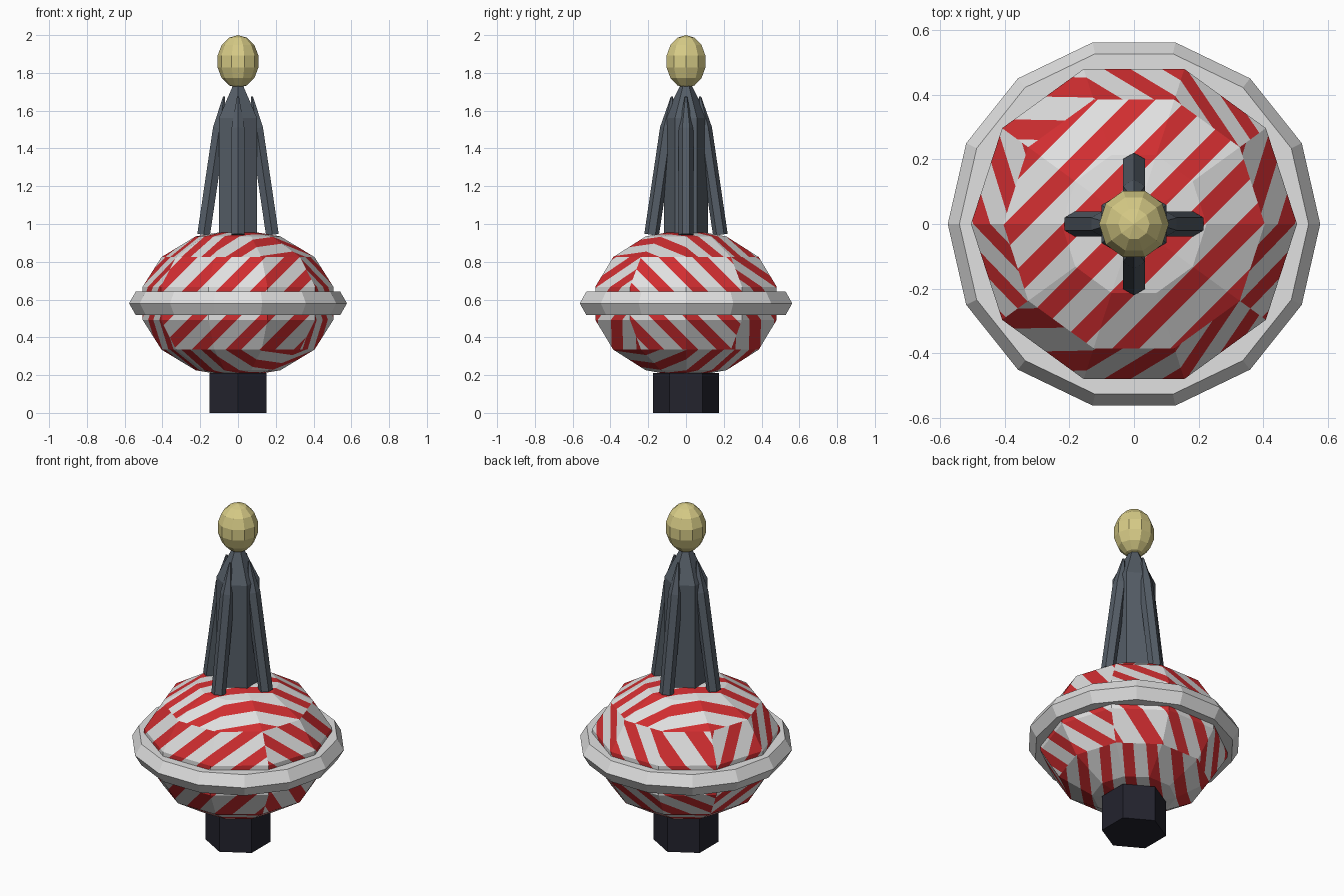
import bpy, bmesh, math
from mathutils import Matrix, Vector

if "Cube" in bpy.data.objects:
    bpy.data.objects.remove(bpy.data.objects["Cube"])


def material(name, rgb):
    m = bpy.data.materials.new(name)
    m.diffuse_color = (*rgb, 1)
    m.use_nodes = True
    m.node_tree.nodes["Principled BSDF"].inputs["Base Color"].default_value = m.diffuse_color
    return m


WHITE = material("white_paint", (0.75, 0.75, 0.75))
RED = material("red_paint", (0.64, 0.027, 0.03))
STEEL = material("grey_steel", (0.09, 0.11, 0.135))
DARK = material("dark_base", (0.017, 0.017, 0.027))
LAMP = material("yellow_lamp", (0.68, 0.6, 0.24))


def lathe(profile, sides, start=0.0, closed=False):
    """Faceted turned shape from (radius, height) points listed bottom to top."""
    bm = bmesh.new()
    rings = []
    for r, z in profile:
        rings.append([bm.verts.new((r * math.cos(start + 2 * math.pi * i / sides),
                                    r * math.sin(start + 2 * math.pi * i / sides), z))
                      for i in range(sides)])
    pairs = list(zip(rings, rings[1:]))
    if closed:
        pairs.append((rings[-1], rings[0]))
    for a, b in pairs:
        for i in range(sides):
            j = (i + 1) % sides
            bm.faces.new((a[i], a[j], b[j], b[i]))
    bmesh.ops.remove_doubles(bm, verts=bm.verts[:], dist=1e-5)
    bmesh.ops.recalc_face_normals(bm, faces=bm.faces[:])
    return bm


def finish(bm, name, *mats, matrix=None):
    mesh = bpy.data.meshes.new(name)
    bm.to_mesh(mesh)
    bm.free()
    for m in mats:
        mesh.materials.append(m)
    ob = bpy.data.objects.new(name, mesh)
    bpy.context.collection.objects.link(ob)
    if matrix:
        ob.matrix_world = matrix
    return ob


def globe(radius, half_height, z, rings=7):
    return [(radius * math.sin(math.pi * i / rings), z - half_height * math.cos(math.pi * i / rings))
            for i in range(rings + 1)]


HEX = math.pi / 2  # hexagon corners point to front and back

# Hexagonal foot
finish(lathe([(0, 0), (0.175, 0), (0.175, 0.21), (0, 0.21)], 6, HEX), "foot", DARK)

# Float body, cut into diagonal stripes that follow each face's main direction
body = lathe(globe(0.518, 0.393, 0.58), 10)
PERIOD, RED_PART = 0.18, 0.46
STRIPE = [Vector((0, 1, 1)), Vector((1, 0, -1)), Vector((1, -1, 0))]


def main_axis(face):
    face.normal_update()
    return max(range(3), key=lambda k: abs(face.normal[k]))


for axis, d in enumerate(STRIPE):
    for k in range(-10, 11):
        for side in (-0.5, 0.5):
            faces = [f for f in body.faces if main_axis(f) == axis]
            edges = {e for f in faces for e in f.edges}
            verts = {v for f in faces for v in f.verts}
            offset = (k + side * RED_PART) * PERIOD
            bmesh.ops.bisect_plane(body, geom=list(verts) + list(edges) + faces, dist=1e-5,
                                   plane_co=d * (offset / d.length_squared), plane_no=d)
for f in body.faces:
    t = f.calc_center_median().dot(STRIPE[main_axis(f)]) / PERIOD
    f.material_index = int(abs(t - round(t)) < RED_PART / 2)
finish(body, "float_body", WHITE, RED)

# Bumper ring with a hexagonal section
section = [(0.505 + 0.072 * math.cos(i * math.pi / 3), 0.58 + 0.072 * math.sin(i * math.pi / 3))
           for i in range(6)]
finish(lathe(section, 14, closed=True), "bumper_ring", WHITE)

# Central mast
finish(lathe([(0, 0.9), (0.117, 0.9), (0.117, 1.56), (0.03, 1.735), (0, 1.735)], 6, HEX), "mast", STEEL)

# Four struts leaning in against the mast
for name, d in (("right", (1, 0, 0)), ("left", (-1, 0, 0)), ("back", (0, 1, 0)), ("front", (0, -1, 0))):
    d = Vector(d)
    place = (Matrix.Translation(d * 0.182 + Vector((0, 0, 0.943)))
             @ Matrix.Rotation(math.radians(8.4), 4, Vector((0, 0, 1)).cross(-d)))
    strut = lathe([(0, 0), (0.039, 0), (0.039, 0.57), (0.006, 0.74), (0, 0.74)], 6, HEX)
    finish(strut, name + "_strut", STEEL, matrix=place)

# Lamp on top
finish(lathe(globe(0.111, 0.14, 1.86), 10), "lamp", LAMP)
